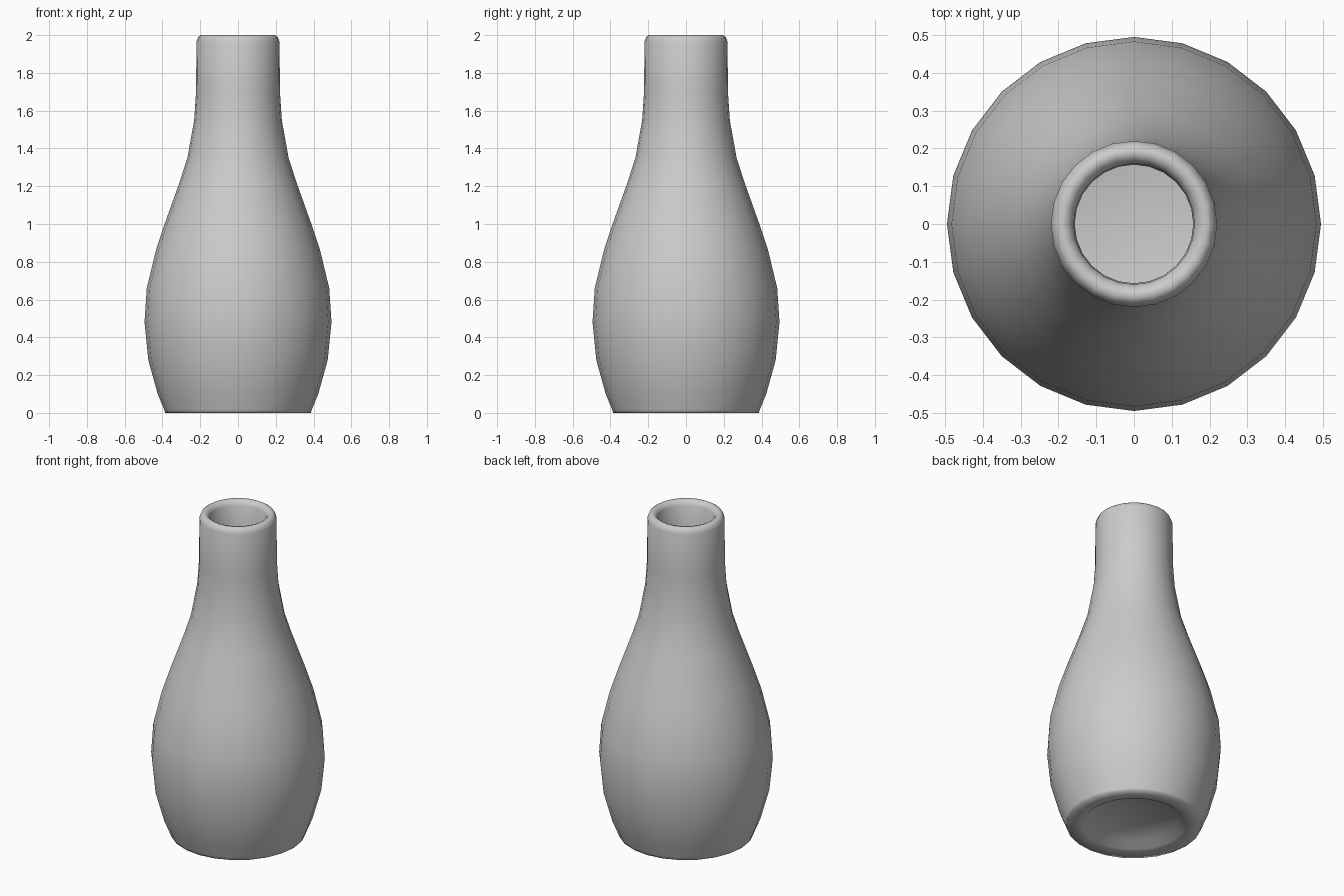
import bpy, bmesh, math

cube = bpy.data.objects.get("Cube")
if cube:
    bpy.data.objects.remove(cube, do_unlink=True)

SIDES = 24

# One plain ceramic colour
clay = bpy.data.materials.new("grey_ceramic")
clay.use_nodes = True
colour = (0.6, 0.6, 0.6, 1.0)
clay.diffuse_color = colour
clay.node_tree.nodes["Principled BSDF"].inputs["Base Color"].default_value = colour

# Wall section as (radius, height): recessed base, outer wall, lip, inner wall, floor
recessed_base = [(0, 0.04), (0.25, 0.04), (0.29, 0.004)]
outer_wall = [(0.32, 0), (0.385, 0), (0.39, 0.015), (0.425, 0.1), (0.475, 0.28), (0.495, 0.48),
              (0.483, 0.66), (0.435, 0.86), (0.385, 1.01), (0.31, 1.22),
              (0.268, 1.35), (0.232, 1.55), (0.222, 1.7), (0.22, 1.965)]
lip = [(0.21, 1.99), (0.195, 2), (0.175, 1.995), (0.16, 1.97)]
inner_wall = [(0.157, 1.7), (0.17, 1.52), (0.21, 1.32), (0.32, 1.01),
              (0.415, 0.68), (0.43, 0.48), (0.4, 0.26)]
floor = [(0.34, 0.13), (0.22, 0.09), (0, 0.08)]
section = recessed_base + outer_wall + lip + inner_wall + floor

# Turn the section around the vertical axis
bm = bmesh.new()
verts = [bm.verts.new((r, 0, z)) for r, z in section]
edges = [bm.edges.new(pair) for pair in zip(verts, verts[1:])]
bmesh.ops.spin(bm, geom=verts + edges, cent=(0, 0, 0), axis=(0, 0, 1),
               angle=math.tau, steps=SIDES, use_merge=False)
bmesh.ops.remove_doubles(bm, verts=bm.verts, dist=0.0005)
bmesh.ops.recalc_face_normals(bm, faces=bm.faces)
for face in bm.faces:
    face.smooth = True

mesh = bpy.data.meshes.new("vase_body")
bm.to_mesh(mesh)
bm.free()
mesh.materials.append(clay)
vase = bpy.data.objects.new("vase_body", mesh)
bpy.context.collection.objects.link(vase)
